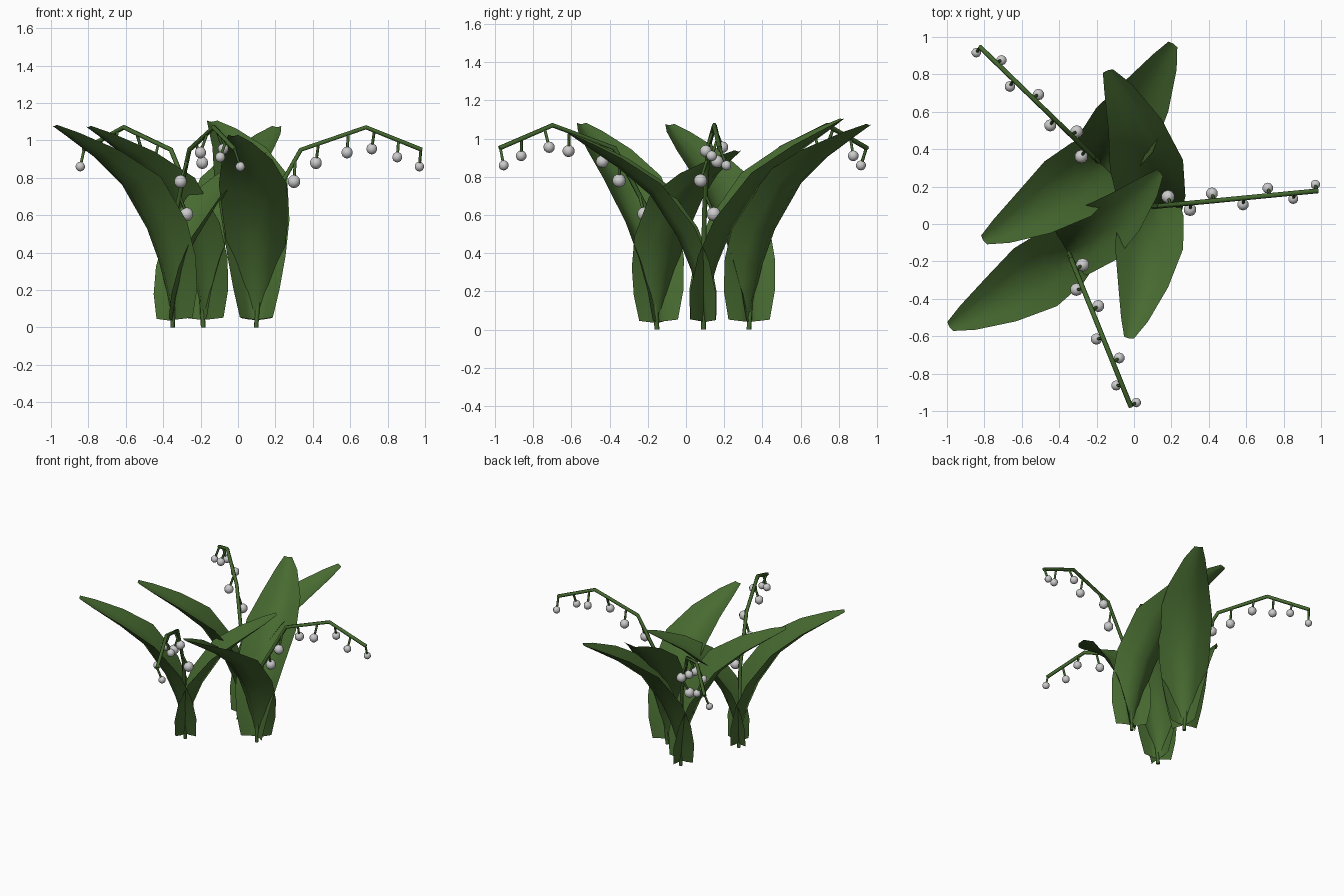
import bpy, math
from mathutils import Vector

cube = bpy.data.objects.get("Cube")
if cube:
    bpy.data.objects.remove(cube, do_unlink=True)


def material(name, colour):
    m = bpy.data.materials.new(name)
    m.use_nodes = True
    m.diffuse_color = (*colour, 1)
    m.node_tree.nodes["Principled BSDF"].inputs["Base Color"].default_value = (*colour, 1)
    return m


LEAF = material("leaf green", (0.063, 0.145, 0.03))
STEM = material("stem green", (0.058, 0.14, 0.028))
BELL = material("bell white", (0.6, 0.6, 0.6))


def place(base, azimuth, r, side, z):
    """Point at distance r along the azimuth, shifted sideways to the left."""
    a = math.radians(azimuth)
    return Vector((base[0] + r * math.cos(a) - side * math.sin(a),
                   base[1] + r * math.sin(a) + side * math.cos(a), z))


def add_mesh(name, verts, faces, mat):
    me = bpy.data.meshes.new(name)
    me.from_pydata(verts, [], faces)
    me.materials.append(mat)
    for p in me.polygons:
        p.use_smooth = True
    ob = bpy.data.objects.new(name, me)
    bpy.context.collection.objects.link(ob)


def tube(name, points, radius):
    """Thin tube along straight segments."""
    cu = bpy.data.curves.new(name, "CURVE")
    cu.dimensions = "3D"
    cu.bevel_depth = radius
    cu.bevel_resolution = 1
    cu.use_fill_caps = True
    sp = cu.splines.new("POLY")
    sp.points.add(len(points) - 1)
    for p, co in zip(sp.points, points):
        p.co = (*co, 1)
    cu.materials.append(STEM)
    ob = bpy.data.objects.new(name, cu)
    bpy.context.collection.objects.link(ob)
    bpy.ops.object.select_all(action="DESELECT")
    ob.select_set(True)
    bpy.context.view_layer.objects.active = ob
    bpy.ops.object.convert(target="MESH")


# Leaf stations: distance out, height, half width, fold depth
MIDRIB = [(0, .04, .085, .8), (.025, .18, .12, .8), (.07, .33, .15, .75), (.14, .5, .175, .65),
          (.29, .73, .19, .5), (.47, .88, .14, .45), (.65, 1.0, .075, .4), (.74, 1.06, .028, .3)]
ACROSS = (-1, -.5, 0, .5, 1)


def leaf(name, base, start, end, size):
    verts, faces = [], []
    n, w = len(MIDRIB), len(ACROSS)
    for i, (r, z, half, fold) in enumerate(MIDRIB):
        before, after = MIDRIB[max(i - 1, 0)], MIDRIB[min(i + 1, n - 1)]
        t = Vector((after[0] - before[0], after[1] - before[1])).normalized()
        azimuth = start + (end - start) * r / MIDRIB[-1][0]
        for u in ACROSS:
            lift = fold * half * abs(u) ** 1.4
            # edges are raised towards the stem, making a trough
            verts.append(place(base, azimuth, size * (r - t.y * lift),
                               size * half * u, size * (z + t.x * lift)))
    for i in range(n - 1):
        for j in range(w - 1):
            a = i * w + j
            faces.append((a, a + 1, a + w + 1, a + w))
    add_mesh(name, verts, faces, LEAF)


# Flower stalk path, and bells as (distance, sideways, height)
STALK = [(0, 0), (.04, .6), (.24, .95), (.59, 1.07), (.89, .95)]
BELLS = [(.09, .045, .605), (.2, -.035, .78), (.325, .04, .88), (.485, -.035, .935),
         (.625, .04, .955), (.755, -.03, .91), (.88, .035, .86)]


def stalk_height(r):
    for (r0, z0), (r1, z1) in zip(STALK, STALK[1:]):
        if r <= r1:
            return z0 + (z1 - z0) * (r - r0) / (r1 - r0)


def bell(name, centre, radius):
    bpy.ops.mesh.primitive_uv_sphere_add(segments=10, ring_count=7, radius=radius, location=centre)
    ob = bpy.context.object
    ob.name = name
    ob.data.materials.append(BELL)
    bpy.ops.object.shade_smooth()


def plant(name, base, azimuth, leaves):
    tube(name + "_stalk", [place(base, azimuth, r, 0, z) for r, z in STALK], .013)
    for i, (r, side, z) in enumerate(BELLS):
        centre = place(base, azimuth, r, side, z)
        top_r = min(r + .01, .885)
        tube(f"{name}_bell_stem_{i + 1}",
             [place(base, azimuth, top_r, 0, stalk_height(top_r)), centre], .008)
        bell(f"{name}_bell_{i + 1}", centre, .037 - .0018 * i)
    for i, (start, end, size) in enumerate(leaves):
        leaf(f"{name}_leaf_{i + 1}", base, start, end, size)


plant("left_plant", (.097, .092), 5.5, [(-91, -100, .965), (91, 108, 1.037)])
plant("back_plant", (-.186, .33), 136, [(48, 58, 1.01), (224, 214, 1.01)])
plant("right_plant", (-.35, -.152), -68, [(220, 212, 1.015), (26, 41, .88)])
